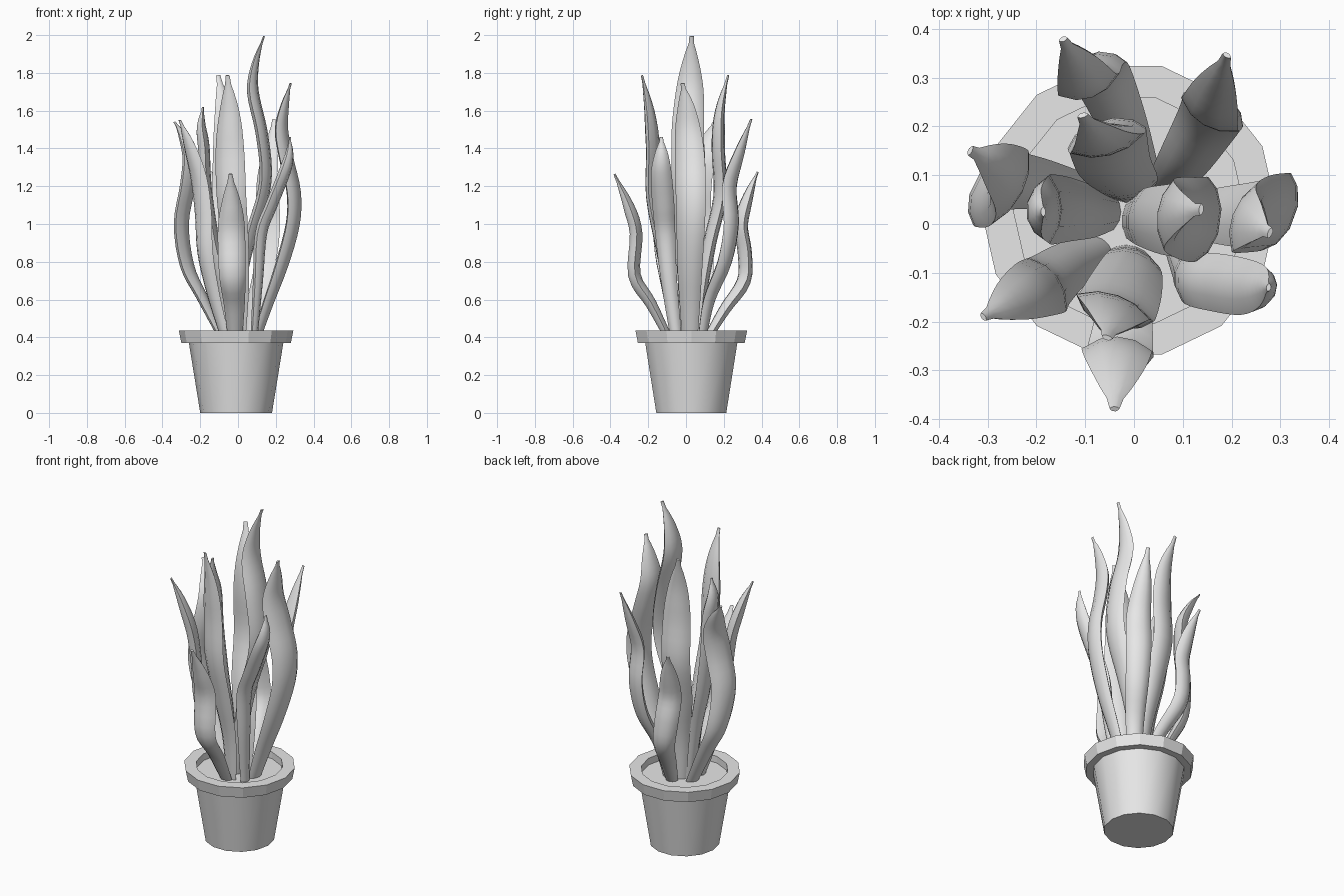
import bpy
import bmesh
import math
from mathutils import Vector

default_cube = bpy.data.objects.get("Cube")
if default_cube:
    bpy.data.objects.remove(default_cube, do_unlink=True)

# One plain grey for the whole model
grey = bpy.data.materials.new("light_grey")
grey.use_nodes = True
grey.diffuse_color = (0.8, 0.8, 0.8, 1)
grey.node_tree.nodes["Principled BSDF"].inputs["Base Color"].default_value = grey.diffuse_color

POT_CENTRE = Vector((-0.01, 0.028, 0))
POT_SIDES = 14


def finish(bm, name, smooth_angle):
    """Turn a bmesh into a coloured, shaded object."""
    bmesh.ops.recalc_face_normals(bm, faces=bm.faces)
    mesh = bpy.data.meshes.new(name)
    bm.to_mesh(mesh)
    bm.free()
    mesh.materials.append(grey)
    obj = bpy.data.objects.new(name, mesh)
    bpy.context.collection.objects.link(obj)
    if smooth_angle:
        bpy.ops.object.select_all(action="DESELECT")
        obj.select_set(True)
        bpy.context.view_layer.objects.active = obj
        bpy.ops.object.shade_smooth_by_angle(angle=math.radians(smooth_angle))
    return obj


def skin(bm, rings, cap_start=True, cap_end=True):
    """Bridge consecutive rings of points with quads."""
    loops = [[bm.verts.new(p) for p in ring] for ring in rings]
    for low, high in zip(loops, loops[1:]):
        for i in range(len(low)):
            j = (i + 1) % len(low)
            bm.faces.new((low[i], low[j], high[j], high[i]))
    if cap_start:
        bm.faces.new(loops[0])
    if cap_end:
        bm.faces.new(loops[-1])


def turned(name, profile, smooth_angle, caps=(True, True)):
    """Revolve a (radius, height) profile about the pot axis."""
    bm = bmesh.new()
    rings = []
    for radius, height in profile:
        ring = []
        for k in range(POT_SIDES):
            a = math.tau * k / POT_SIDES
            ring.append(POT_CENTRE + Vector((radius * math.cos(a), radius * math.sin(a), height)))
        rings.append(ring)
    skin(bm, rings, *caps)
    return finish(bm, name, smooth_angle)


# Pot
turned("pot_body", [(0.19, 0), (0.25, 0.37)], 30, (True, False))
turned("pot_rim", [(0.24, 0.37), (0.29, 0.37), (0.303, 0.435), (0.237, 0.435), (0.237, 0.39)],
       0, (False, False))
turned("soil", [(0.238, 0.38), (0.238, 0.395)], 0)


def catmull(a, b, c, d, t):
    """Point on a smooth curve between b and c."""
    return (b * 2 + (c - a) * t + (a * 2 - b * 5 + c * 4 - d) * t ** 2
            + (b * 3 - a - c * 3 + d) * t ** 3) / 2


def smooth_path(points, steps=4):
    pts = [Vector(p) for p in points]
    pts = [pts[0] * 2 - pts[1]] + pts + [pts[-1] * 2 - pts[-2]]
    path = []
    for i in range(len(pts) - 3):
        path += [catmull(*pts[i:i + 4], s / steps) for s in range(steps)]
    return path + [pts[-2]]


def leaf_width(u):
    """Relative width along the leaf: slim foot, broad middle, blunt tip."""
    foot = 0.5 + 0.5 * math.sin(min(u / 0.55, 1) * math.pi / 2)
    tip = max(0, (u - 0.55) / 0.45)
    return foot * max(0.14, 1 - tip ** 2.3)


# Leaf cross-section: rounded back, shallow inner face, crisp edges
SECTION = [(-1, 0), (-0.75, 0.6), (-0.3, 1), (0.3, 1), (0.75, 0.6),
           (1, 0), (0.5, -0.55), (0, -0.7), (-0.5, -0.55)]


def leaf(name, facing, points, width=0.078, thick=0.036):
    """Sweep the section along a path; facing is the outward heading in degrees."""
    a = math.radians(facing)
    side = Vector((-math.sin(a), math.cos(a), 0))
    path = smooth_path(points)
    last = len(path) - 1
    rings = []
    for i, p in enumerate(path):
        u = i / last
        tangent = (path[min(i + 1, last)] - path[max(i - 1, 0)]).normalized()
        across = (side - tangent * side.dot(tangent)).normalized()
        outward = across.cross(tangent)
        w = width * leaf_width(u)
        t = thick * min(1, leaf_width(u) * 1.15)
        rings.append([p + across * (w * x) + outward * (t * y) for x, y in SECTION])
    bm = bmesh.new()
    skin(bm, rings)
    return finish(bm, name, 45)


# Tall inner leaves
leaf("leaf_tallest", -8, [
    (-.01, .015, .38), (.015, .015, .7), (.065, .01, .95), (.125, .01, 1.15), (.14, .01, 1.3),
    (.115, .01, 1.5), (.072, .02, 1.7), (.088, .025, 1.85), (.137, .03, 1.995)], width=.088)
leaf("leaf_inner_front", -109, [
    (0, -.06, .38), (0, -.08, .65), (-.015, -.125, .9), (-.035, -.17, 1.15),
    (-.043, -.17, 1.4), (-.045, -.19, 1.6), (-.055, -.232, 1.787)], width=.083)
leaf("leaf_inner_back", 105, [
    (0, .06, .38), (-.01, .08, .65), (-.04, .12, .9), (-.055, .175, 1.15),
    (-.055, .165, 1.4), (-.07, .175, 1.6), (-.105, .222, 1.787)], width=.083)
leaf("leaf_inner_right", 180, [
    (-.04, .025, .38), (-.08, .025, .7), (-.13, .03, .95), (-.165, .03, 1.2),
    (-.175, .03, 1.4), (-.19, .025, 1.52), (-.185, .025, 1.62)], width=.072)

# Outer leaves bowing over the rim
leaf("leaf_outer_left", -20, [
    (.09, .02, .38), (.155, .02, .58), (.225, .02, .78), (.285, .025, 1), (.29, .025, 1.17),
    (.25, .02, 1.35), (.225, .01, 1.5), (.245, 0, 1.63), (.278, -.018, 1.745)], width=.085)
leaf("leaf_outer_right", 153, [
    (-.07, .05, .38), (-.19, .08, .62), (-.265, .085, .78), (-.295, .065, 1),
    (-.262, .065, 1.2), (-.25, .09, 1.35), (-.285, .125, 1.46), (-.335, .15, 1.54)])
leaf("leaf_front_left", -12, [
    (.08, -.05, .38), (.1, -.09, .7), (.115, -.11, .95), (.17, -.12, 1.1),
    (.23, -.13, 1.25), (.265, -.13, 1.36), (.275, -.13, 1.46)], width=.06)
leaf("leaf_front_right", -143, [
    (-.06, -.05, .38), (-.125, -.08, .62), (-.17, -.115, .85), (-.18, -.125, 1.05),
    (-.205, -.135, 1.25), (-.255, -.16, 1.42), (-.308, -.19, 1.55)], width=.068)
leaf("leaf_back_left", 60, [
    (.06, .08, .38), (.095, .12, .6), (.145, .2, .8), (.163, .235, 1),
    (.155, .225, 1.2), (.17, .28, 1.38), (.19, .345, 1.555)], width=.07)

# Short leaves at front and back
leaf("leaf_short_front", -92, [
    (-.015, -.08, .38), (-.02, -.18, .58), (-.03, -.267, .73), (-.035, -.258, .95),
    (-.035, -.3, 1.1), (-.04, -.378, 1.265)], width=.073, thick=.039)
leaf("leaf_short_back", 110, [
    (.02, .1, .38), (-.02, .2, .55), (-.065, .3, .7), (-.085, .305, .85),
    (-.095, .285, 1), (-.115, .325, 1.15), (-.145, .378, 1.275)], width=.067, thick=.039)
